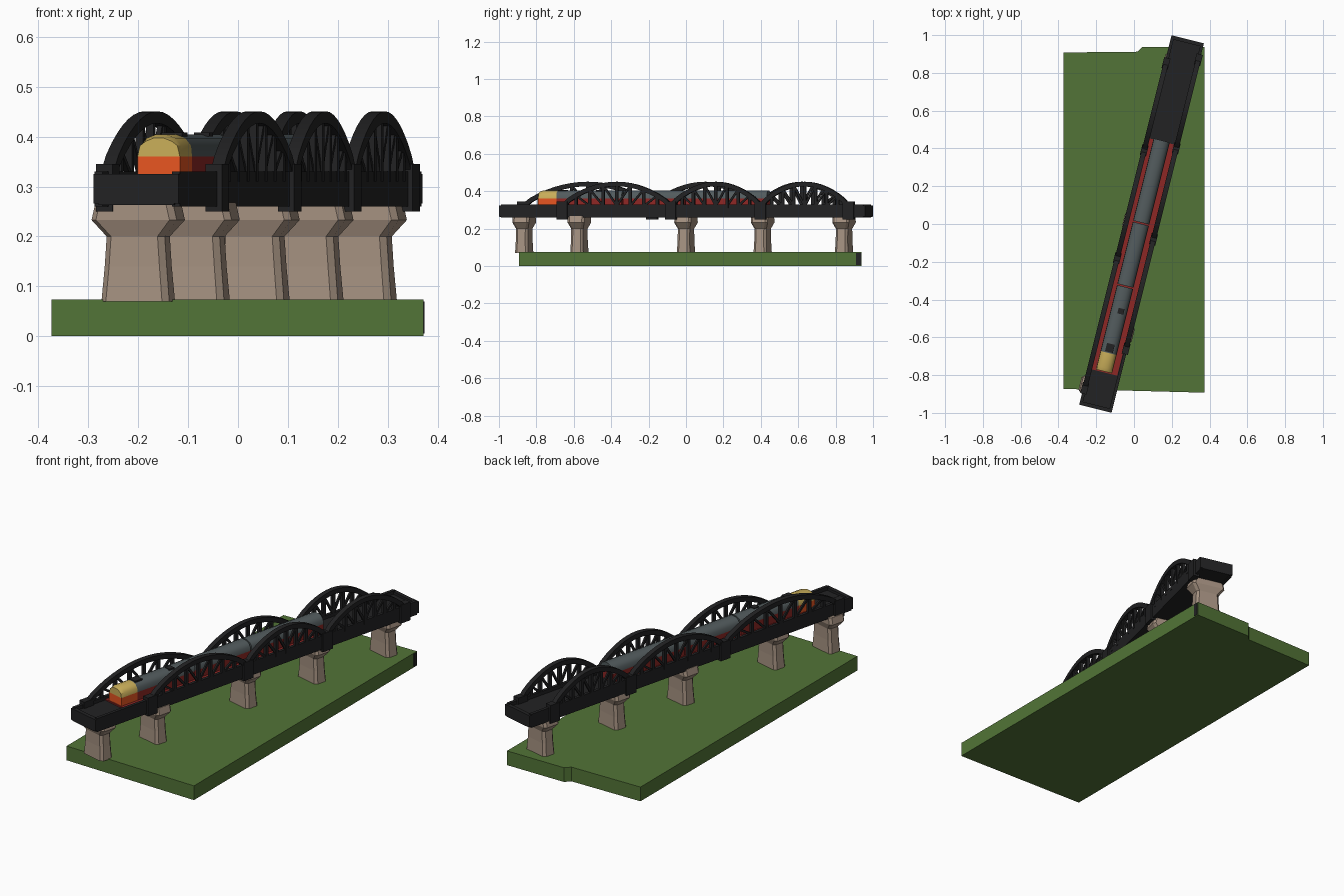
import bpy, bmesh, math
from mathutils import Vector, Matrix

if "Cube" in bpy.data.objects:
    bpy.data.objects.remove(bpy.data.objects["Cube"])

ANG = math.atan(0.25)
CA, SA = math.cos(ANG), math.sin(ANG)
# bridge frame: local x = across (right), local y = along the track
BRIDGE = Matrix.Translation((0.04, 0, 0)) @ Matrix.Rotation(-ANG, 4, 'Z')


def mat(name, rgb):
    m = bpy.data.materials.new(name)
    m.diffuse_color = (*rgb, 1)
    m.use_nodes = True
    m.node_tree.nodes["Principled BSDF"].inputs["Base Color"].default_value = m.diffuse_color
    return m


IRON = mat("dark_iron", (0.016, 0.016, 0.017))
GRASS = mat("grass_green", (0.085, 0.175, 0.038))
STONE = mat("tan_stone", (0.37, 0.28, 0.215))
GREY = mat("roof_grey", (0.085, 0.105, 0.11))
RED = mat("deep_red", (0.27, 0.02, 0.018))
ORANGE = mat("bright_orange", (0.8, 0.09, 0.015))
YELLOW = mat("dull_yellow", (0.58, 0.42, 0.10))


def finish(name, bm, mats, matrix=None, smooth=False):
    bmesh.ops.recalc_face_normals(bm, faces=bm.faces)
    me = bpy.data.meshes.new(name)
    bm.to_mesh(me)
    bm.free()
    for m in mats:
        me.materials.append(m)
    ob = bpy.data.objects.new(name, me)
    bpy.context.collection.objects.link(ob)
    if matrix:
        me.transform(matrix)
    if smooth:
        bpy.context.view_layer.objects.active = ob
        ob.select_set(True)
        bpy.ops.object.shade_smooth_by_angle(angle=math.radians(35))
        ob.select_set(False)
    return ob


def add_box(bm, lo, hi):
    c = [(a + b) / 2 for a, b in zip(lo, hi)]
    s = [b - a for a, b in zip(lo, hi)]
    bmesh.ops.create_cube(bm, size=1, matrix=Matrix.Translation(c) @ Matrix.Diagonal((*s, 1)))


def loft(bm, rings, closed_ends=True):
    rows = [[bm.verts.new(p) for p in r] for r in rings]
    n = len(rows[0])
    for a, b in zip(rows, rows[1:]):
        for i in range(n):
            bm.faces.new((a[i], a[(i + 1) % n], b[(i + 1) % n], b[i]))
    if closed_ends:
        bm.faces.new(rows[0])
        bm.faces.new(rows[-1])


def bar(bm, s, p, q, w, d):
    # flat bar in the truss plane between (along, height) points p and q
    p, q = Vector(p), Vector(q)
    n = (q - p).normalized()
    n = Vector((-n.y, n.x)) * w / 2
    loft(bm, [[(x, e.x, e.y) for e in (p - n, p + n, q + n, q - n)] for x in (s - d / 2, s + d / 2)])


# grass base with a stepped rear edge
bm = bmesh.new()
outline = [(-0.374, -0.873), (0.372, -0.893), (0.372, 0.938), (0.045, 0.938), (0.02, 0.912), (-0.374, 0.908)]
loft(bm, [[(x, y, z) for x, y in outline] for z in (0, 0.074)])
finish("grass_base", bm, [GRASS])

# stone piers: waisted shaft with a flared cap (height, half across, half along)
PIER = [(0.07, 0.07, 0.036), (0.14, 0.064, 0.033), (0.20, 0.060, 0.033),
        (0.233, 0.088, 0.046), (0.268, 0.080, 0.046)]
for i, (px, py) in enumerate([(-0.20, -0.865), (-0.09, -0.57), (0.03, 0.0), (0.138, 0.41), (0.245, 0.845)]):
    bm = bmesh.new()
    rings = []
    for z, w, d in PIER:
        c = 0.012
        rings.append([(x, y, z) for x, y in ((-w + c, -d), (w - c, -d), (w, -d + c), (w, d - c),
                                             (w - c, d), (-w + c, d), (-w, d - c), (-w, -d + c))])
    loft(bm, rings)
    finish(f"pier_{i + 1}", bm, [STONE],
           Matrix.Translation((px, py, 0)) @ Matrix.Rotation(-ANG, 4, 'Z'))

# deck slab with side girders and end beams
END = 1.008
bm = bmesh.new()
add_box(bm, (-0.078, -END, 0.263), (0.078, END, 0.312))
for s in (-1, 1):
    add_box(bm, (min(s * 0.072, s * 0.088), -END + 0.01, 0.260),
            (max(s * 0.072, s * 0.088), END - 0.01, 0.330))
    add_box(bm, (-0.088, s * END - (0.02 if s > 0 else 0), 0.266),
            (0.088, s * END + (0 if s > 0 else 0.02), 0.325))
finish("deck", bm, [IRON], BRIDGE)

# red track bed beside the train
bm = bmesh.new()
add_box(bm, (-0.070, -0.81, 0.312), (0.070, 0.45, 0.318))
finish("track_bed", bm, [RED], BRIDGE)

# arched trusses: the spans are staggered on the two sides
SPANS = {"left": (-0.081, (-0.87, -0.18, 0.39, 0.85)),
         "right": (0.081, (-0.66, -0.08, 0.40, 0.87))}
DEPTH, THICK, N = 0.026, 0.024, 16


def arch_z(u):
    return 0.318 + 0.121 * max(0, math.sin(math.pi * u)) ** 0.75


for side, (s, nodes) in SPANS.items():
    ts = [(y + s * SA) / CA for y in nodes]
    for k, (a, b) in enumerate(zip(ts, ts[1:])):
        # curved top rib
        bm = bmesh.new()
        pts = [Vector((a + (b - a) * i / N, arch_z(i / N))) for i in range(N + 1)]
        rings = []
        for i, p in enumerate(pts):
            t = (pts[min(i + 1, N)] - pts[max(i - 1, 0)]).normalized()
            n = Vector((-t.y, t.x)) * THICK / 2
            lo, hi = p - n, p + n
            rings.append([(s - DEPTH / 2, lo.x, lo.y), (s + DEPTH / 2, lo.x, lo.y),
                          (s + DEPTH / 2, hi.x, hi.y), (s - DEPTH / 2, hi.x, hi.y)])
        loft(bm, rings)
        finish(f"{side}_arch_{k + 1}", bm, [IRON], BRIDGE, smooth=True)
        # hangers and diagonals
        bm = bmesh.new()
        M = 8
        for i in range(1, M):
            u = i / M
            x = a + (b - a) * u
            bar(bm, s, (x, 0.31), (x, arch_z(u)), 0.016, 0.016)
            v = u + (1 if i < M / 2 else -1) / M
            if i != M // 2:
                bar(bm, s, (x, arch_z(u)), (a + (b - a) * v, 0.322), 0.011, 0.010)
        finish(f"{side}_hangers_{k + 1}", bm, [IRON], BRIDGE)
    # joint blocks where the arches land
    bm = bmesh.new()
    for t in ts:
        add_box(bm, (s - 0.017, t - 0.03, 0.25), (s + 0.017, t + 0.03, 0.345))
    finish(f"{side}_joint_blocks", bm, [IRON], BRIDGE)

# train: three coaches, colour by height, with a bright nose on the first
HALF = [(0.044, 0.316), (0.044, 0.360), (0.042, 0.382), (0.030, 0.397), (0.012, 0.404)]
PROFILE = HALF + [(-x, z) for x, z in reversed(HALF)]


def coach(name, t0, t1, low, high, nose=0.0):
    bm = bmesh.new()
    stations = [t0, t0 + 0.02, t1] if nose else [t0, t1]
    rings = []
    for i, t in enumerate(stations):
        k = 1 - nose if i == 0 else 1
        rings.append([(x * (k if z > 0.37 else 1) - 0.004, t, 0.316 + (z - 0.316) * (k if z > 0.39 else 1))
                      for x, z in PROFILE])
    loft(bm, rings)
    # split the end faces at the waist so each half takes its own colour
    bmesh.ops.bisect_plane(bm, geom=bm.verts[:] + bm.edges[:] + bm.faces[:],
                           plane_co=(0, 0, 0.360), plane_no=(0, 0, 1))
    for f in bm.faces:
        f.material_index = 0 if f.calc_center_median().z < 0.3599 else 1
    finish(name, bm, [low, high], BRIDGE, smooth=True)


coach("engine_nose", -0.805, -0.705, ORANGE, YELLOW, nose=0.08)
for i, (a, b) in enumerate([(-0.705, -0.345), (-0.338, 0.0), (0.007, 0.455)]):
    coach(f"coach_{i + 1}", a, b, RED, GREY)

# roof gear on the engine
bm = bmesh.new()
add_box(bm, (-0.024, -0.70, 0.400), (0.018, -0.655, 0.408))
add_box(bm, (-0.010, -0.49, 0.400), (0.022, -0.46, 0.408))
finish("roof_gear", bm, [IRON], BRIDGE)

# dark gap plate on the side of the base
bm = bmesh.new()
add_box(bm, (0.371, 0.91, 0.005), (0.374, 0.935, 0.07))
finish("base_side_plate", bm, [IRON])
